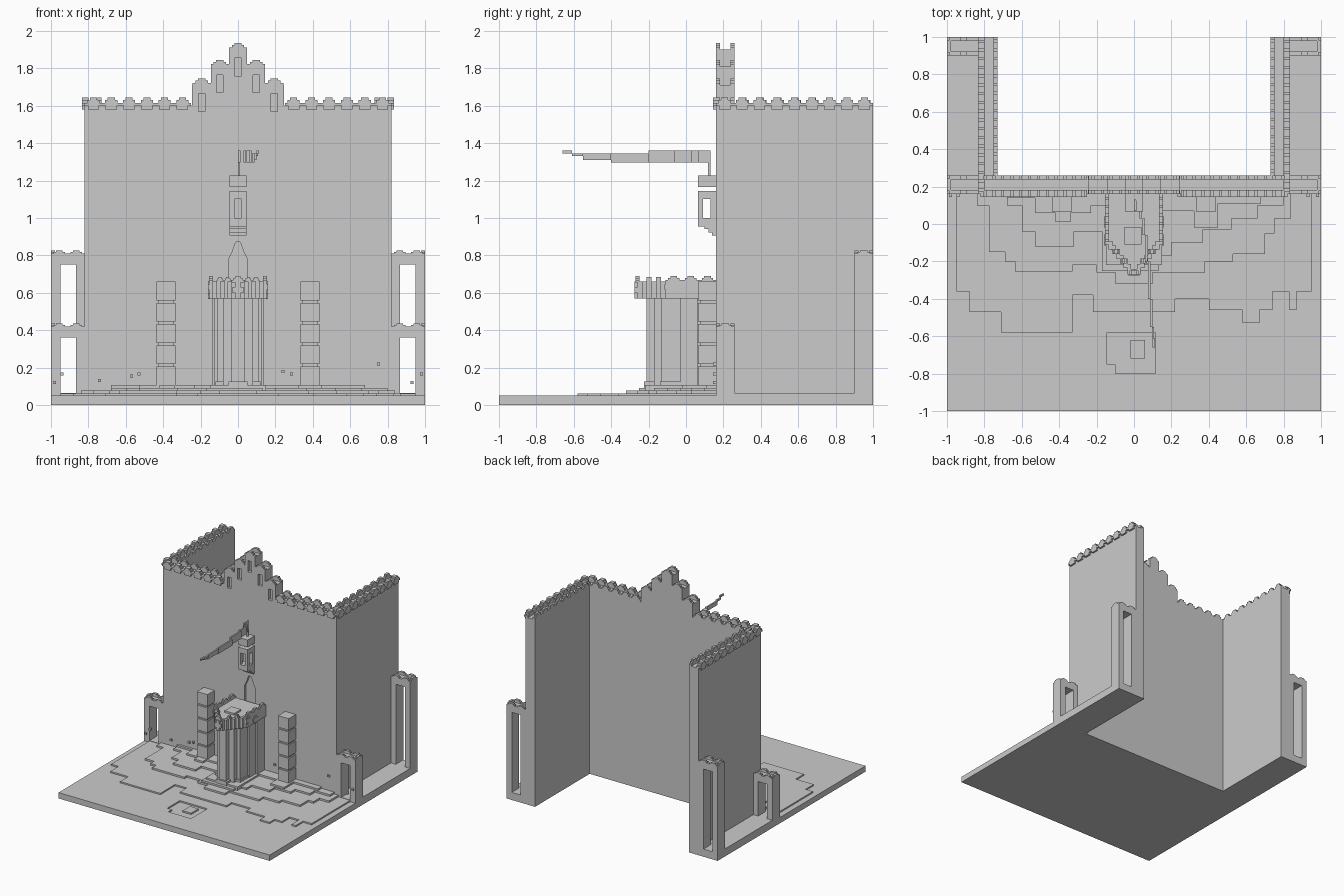
import bpy
import bmesh

if "Cube" in bpy.data.objects:
    bpy.data.objects.remove(bpy.data.objects["Cube"], do_unlink=True)

stone = bpy.data.materials.new("grey stone")
stone.use_nodes = True
stone.diffuse_color = (0.6, 0.6, 0.6, 1)
stone.node_tree.nodes["Principled BSDF"].inputs["Base Color"].default_value = (0.6, 0.6, 0.6, 1)


def prism(points, axis, low, high):
    """Outline in the plane across the axis, extruded from low to high."""
    place = {"x": lambda a, b, c: (c, a, b),
             "y": lambda a, b, c: (a, c, b),
             "z": lambda a, b, c: (a, b, c)}[axis]
    return [[place(a, b, c) for a, b in points] for c in (low, high)]


def box(x0, x1, y0, y1, z0, z1):
    return prism([(x0, y0), (x1, y0), (x1, y1), (x0, y1)], "z", z0, z1)


def part(name, solids, cutters=None):
    """Joins solids into one object and carves the cutters out of it."""
    bm = bmesh.new()
    for low, high in solids:
        a = [bm.verts.new(p) for p in low]
        b = [bm.verts.new(p) for p in high]
        bm.faces.new(a)
        bm.faces.new(b)
        for i in range(len(a)):
            j = (i + 1) % len(a)
            bm.faces.new((a[i], a[j], b[j], b[i]))
    bmesh.ops.recalc_face_normals(bm, faces=bm.faces)
    mesh = bpy.data.meshes.new(name)
    bm.to_mesh(mesh)
    bm.free()
    mesh.materials.append(stone)
    obj = bpy.data.objects.new(name, mesh)
    bpy.context.collection.objects.link(obj)
    if cutters:
        cutter = part(name + "_cutter", cutters)
        cutter.hide_render = True
        mod = obj.modifiers.new("carve", "BOOLEAN")
        mod.operation = "DIFFERENCE"
        mod.solver = "EXACT"
        mod.object = cutter
        graph = bpy.context.evaluated_depsgraph_get()
        carved = bpy.data.meshes.new_from_object(obj.evaluated_get(graph))
        obj.modifiers.clear()
        obj.data = carved
        bpy.data.objects.remove(cutter, do_unlink=True)
    return obj


def along(axis, c, half, edge, depth, z0, z1):
    """Box centred at c on a row, reaching from the edge by a signed depth."""
    if axis == "x":
        return box(c - half, c + half, edge, edge + depth, z0, z1)
    return box(edge, edge + depth, c - half, c + half, z0, z1)


def merlon(axis, c, edge, depth, z, width, rise):
    return [along(axis, c, width * w, edge, depth, z, z + rise * h)
            for w, h in ((0.5, 0.35), (0.34, 0.7), (0.2, 1))]


def battlement(axis, start, end, edge, inward, z, rise=0.045, corbel=0.015):
    """Row of stepped merlons, with corbels hung below."""
    count = max(1, round((end - start) / 0.092))
    pitch = (end - start) / count
    solids = []
    for i in range(count):
        c = start + pitch * (i + 0.5)
        solids += merlon(axis, c, edge - inward * corbel, inward * (0.022 + corbel), z, pitch, rise)
        if corbel:
            solids.append(along(axis, c, 0.03, edge, -inward * corbel, z - 0.02, z + 0.005))
    return solids


def terrace(name, steps, end, z):
    """Stepped floor layer; each step is the x where a new front line y begins."""
    stops = [x for x, y in steps[1:]] + [end]
    outline = [(steps[0][0], 0.17)]
    for (x, y), stop in zip(steps, stops):
        outline += [(x, y), (stop, y)]
    outline.append((end, 0.17))
    part(name, [prism(outline, "z", 0.04, z)])


# Ground slab, laid as strips around a shallow pit holding a block
part("ground", [box(-1, 1, -1, -0.8, 0, 0.05), box(-1, 1, -0.58, 0.26, 0, 0.05),
                box(-1, -0.145, -0.8, -0.58, 0, 0.05), box(0.115, 1, -0.8, -0.58, 0, 0.05),
                box(-0.145, -0.1, -0.8, -0.75, 0, 0.05), box(-0.145, 0.115, -0.8, -0.58, 0, 0.038),
                box(-1, -0.73, 0.26, 1, 0, 0.05), box(0.73, 1, 0.26, 1, 0, 0.05)])
part("pit_block", [box(-0.02, 0.06, -0.72, -0.62, 0.03, 0.05)])

# Irregular terraces climbing to the wall
terrace("terrace_1", [(-0.95, -0.36), (-0.88, -0.47), (-0.71, -0.58), (-0.33, -0.38),
                      (-0.22, -0.47), (0.22, -0.4), (0.4, -0.46), (0.58, -0.53), (0.67, -0.46),
                      (0.74, -0.36), (0.83, -0.46), (0.87, -0.36)], 0.95, 0.062)
terrace("terrace_2", [(-0.84, 0.1), (-0.775, -0.15), (-0.69, -0.2), (-0.635, -0.255),
                      (-0.33, -0.22), (-0.2, -0.26), (-0.1, -0.32), (0.1, -0.26), (0.38, -0.2),
                      (0.53, -0.16), (0.7, -0.05), (0.75, 0.03)], 0.84, 0.077)
terrace("terrace_3", [(-0.68, 0.1), (-0.6, -0.04), (-0.53, -0.12), (-0.32, -0.04),
                      (-0.17, -0.25), (0.13, -0.17), (0.2, -0.1), (0.37, -0.03),
                      (0.52, 0.03), (0.66, 0.1)], 0.8, 0.092)
terrace("terrace_4", [(-0.68, 0.14), (-0.53, 0.06), (-0.42, 0.01), (-0.34, 0.06),
                      (-0.23, 0.1), (-0.15, -0.22), (0.15, 0.07), (0.32, -0.02), (0.45, 0.11)],
        0.68, 0.107)

# Front wall with a stepped gable, window niches and a pointed doorway
gable = [(0, 1.9), (0.097, 1.81), (0.194, 1.71)]
edge = [(0.82, 0), (0.82, 1.6), (0.245, 1.6), (0.245, 1.71), (0.145, 1.71),
        (0.145, 1.81), (0.048, 1.81), (0.048, 1.9)]
wall = edge + [(-x, z) for x, z in reversed(edge)]
niches = [box(s * x - 0.018, s * x + 0.018, 0.1, 0.185, z - 0.14, z - 0.045)
          for x, z in gable for s in ((-1, 1) if x else (1,))]
door = [(0.05, 0.6), (0.05, 0.78), (0.03, 0.82), (0.012, 0.87)]
niches.append(prism(door + [(-x, z) for x, z in reversed(door)], "y", 0.1, 0.18))
part("front_wall", [prism(wall, "y", 0.16, 0.26)], niches)

crest = []
for x, z in gable:
    for s in (-1, 1):
        for y, depth in ((0.16, 0.022), (0.26, -0.022)):
            crest += merlon("x", s * x, y, depth, z, 0.097, 0.035)
part("gable_crest", crest)

rows = []
for s in (-1, 1):
    start, end = sorted((s * 0.25, s * 0.82))
    rows += battlement("x", start, end, 0.16, 1, 1.6)
    rows += battlement("x", start, end, 0.26, -1, 1.6, corbel=0)
part("front_battlement", rows)

# Side walls, yards and the tall and low archways on each flank
for s, side in ((1, "left"), (-1, "right")):
    part(side + "_wall", [box(s * 0.73, s * 0.82, 0.2, 1, 0, 1.6)])
    part(side + "_battlement", battlement("y", 0.16, 1, s * 0.82, -s, 1.6)
         + battlement("y", 0.26, 1, s * 0.73, s, 1.6, corbel=0))
    part(side + "_yard", [box(s * 0.82, s, 0.2, 0.95, 0.04, 0.065)])
    for kind, y, top in (("low", 0.16, 0.41), ("tall", 0.9, 0.8)):
        back = y + 0.1
        solids = [box(s * 0.82, s * 0.865, y, back, 0.04, top),
                  box(s * 0.95, s, y, back, 0.04, top),
                  box(s * 0.82, s, y, back, top - 0.05, top),
                  box(s * 0.82, s, y, back, 0.04, 0.065)]
        start, end = sorted((s * 0.82, s))
        solids += battlement("x", start, end, y, 1, top, 0.025, 0)
        solids += battlement("x", start, end, back, -1, top, 0.025, 0)
        solids += battlement("y", y, back, s, -s, top, 0.025, 0)
        part(f"{side}_{kind}_archway", solids)

# Stacked block pillars beside the balcony
for s, side in ((1, "left"), (-1, "right")):
    x = s * 0.385
    solids = [box(x - 0.04, x + 0.04, 0.075, 0.16, 0.08, 0.65)]
    for i in range(5):
        z = 0.105 + i * 0.1135
        solids.append(box(x - 0.05, x + 0.05, 0.065, 0.16, z, z + 0.1))
    part(side + "_pillar", solids)

# Balcony shaft, stepped out towards the front
part("balcony_shaft", [box(-w, w, y, 0.16, 0.05, 0.58) for w, y in
                       ((0.14, 0.06), (0.125, -0.03), (0.11, -0.13), (0.08, -0.17), (0.035, -0.21))])
part("shaft_foot", [box(-w, w, y, 0.1, 0.05, 0.125) for w, y in ((0.05, -0.225), (0.12, -0.14))])


def crown_outline(inset):
    pts = [(0.155 - inset, 0.16)]
    for i in range(7):
        y = -0.11 - 0.025 * i + inset
        x = 0.155 - 0.02 * i - inset
        pts += [(x, y), (x - 0.02, y)] if i < 6 else [(x, y)]
    return pts + [(-x, y) for x, y in reversed(pts)]


# Crown of the balcony with its recessed floor and parapet
part("balcony_crown", [prism(crown_outline(0), "z", 0.57, 0.66)],
     [prism(crown_outline(0.02), "z", 0.65, 0.7)])
rim = battlement("x", -0.035, 0.035, -0.27, 1, 0.655, 0.035, 0)
for s in (-1, 1):
    rim += battlement("y", -0.11, 0.16, s * 0.155, -s, 0.655, 0.035, 0)
    for i in (2, 4):
        rim += merlon("x", s * (0.135 - 0.02 * i), -0.11 - 0.025 * i, 0.025, 0.655, 0.04, 0.03)
part("balcony_merlons", rim)
part("balcony_plinth", [box(-0.05, 0.04, -0.11, -0.015, 0.64, 0.665)])

# Raised crosses on the crown
crosses = []
for a, b in ((0.03, 0.017), (0.014, 0.045)):
    crosses.append(box(-a, a, -0.276, -0.26, 0.615 - b, 0.615 + b))
for s in (-1, 1):
    for y, z in ((-0.085, 0.63), (0.01, 0.6)):
        for a, b in ((0.03, 0.013), (0.013, 0.033)):
            crosses.append(box(s * 0.15, s * 0.161, y - a, y + a, z - b, z + b))
part("crown_crosses", crosses)

# Hanging lantern turret with open windows and a separate cap
lantern = [box(-0.045, 0.045, 0.065, 0.16, 1.1, 1.145), box(-0.045, 0.045, 0.065, 0.16, 0.955, 1.0)]
for s in (-1, 1):
    for y0, y1 in ((0.065, 0.09), (0.13, 0.16)):
        lantern.append(box(s * 0.02, s * 0.045, y0, y1, 0.99, 1.11))
for i in range(3):
    lantern.append(box(-0.045, 0.045, 0.1 + 0.02 * i, 0.16, 0.94 - 0.017 * i, 0.96))
part("lantern", lantern)
part("lantern_cap", [box(-0.045, 0.045, 0.065, 0.16, 1.166, 1.228)])

# Flagpole and streaming pennant
part("flagpole", [box(0, 0.01, 0.118, 0.13, 1.22, 1.36)])
pennant = [(0.0, 0.125, 0.07, 1.295, 1.36), (0.03, 0.07, 0.03, 1.295, 1.36),
           (0.045, 0.03, -0.06, 1.295, 1.36), (0.06, -0.06, -0.2, 1.295, 1.36),
           (0.075, -0.2, -0.4, 1.295, 1.345), (0.085, -0.4, -0.55, 1.31, 1.345),
           (0.095, -0.55, -0.61, 1.33, 1.345), (0.1, -0.61, -0.66, 1.345, 1.36)]
part("pennant", [box(x, x + 0.013, y1, y0, z0, z1) for x, y0, y1, z0, z1 in pennant])

# Loose pebbles fixed along the foot of the walls
pebbles = [(-0.98, 0.12), (-0.94, 0.165), (-0.74, 0.13), (-0.57, 0.155), (-0.53, 0.165),
           (0.24, 0.18), (0.285, 0.165), (0.75, 0.22), (0.93, 0.12), (0.98, 0.165)]
part("pebbles", [box(x - 0.008, x + 0.008, 0.145, 0.165, z - 0.008, z + 0.008) for x, z in pebbles])
